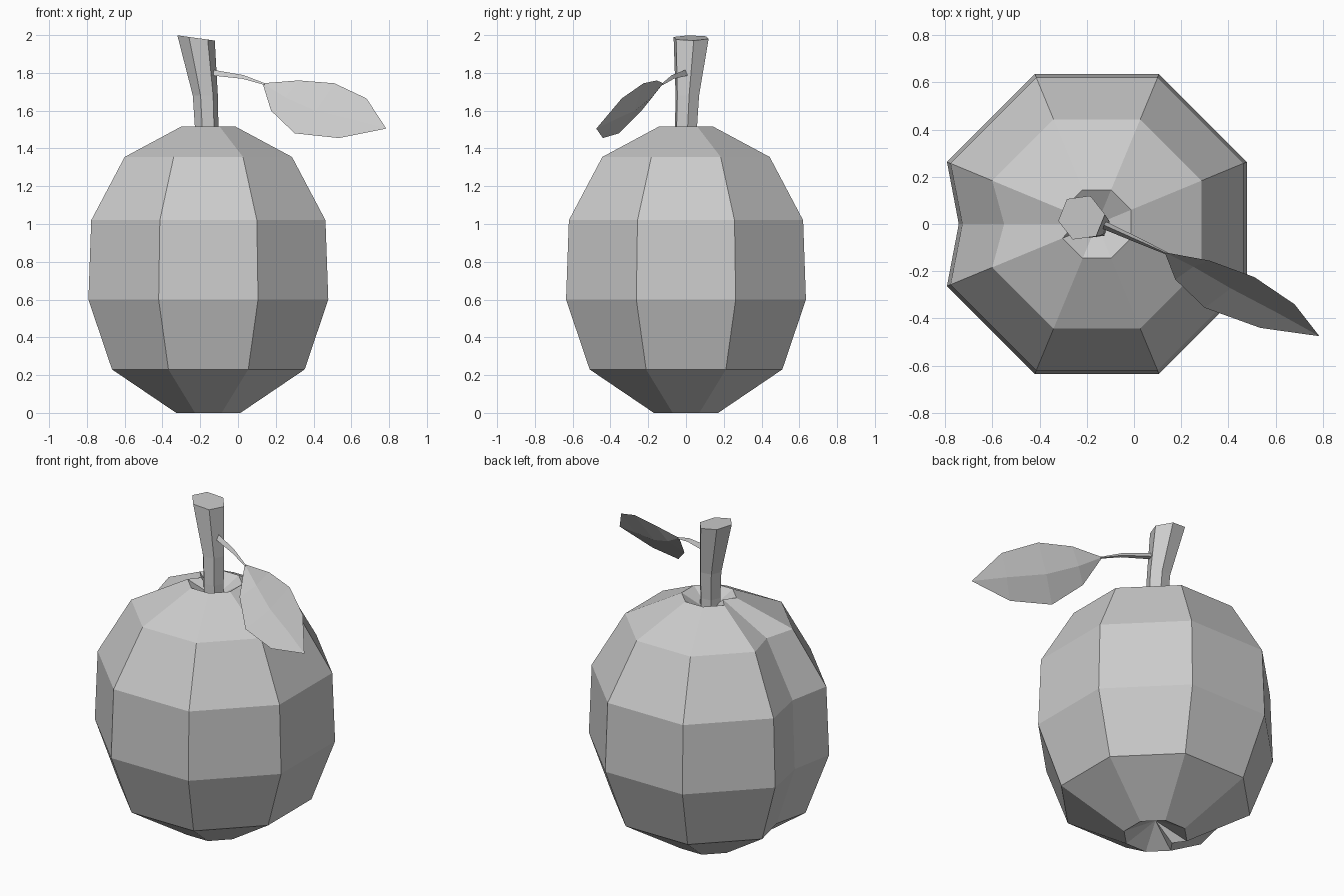
import bpy, bmesh, math
from mathutils import Vector

if "Cube" in bpy.data.objects:
    bpy.data.objects.remove(bpy.data.objects["Cube"])


def make_object(name, bm, fix=True):
    if fix:
        bmesh.ops.recalc_face_normals(bm, faces=bm.faces)
    me = bpy.data.meshes.new(name)
    bm.to_mesh(me)
    bm.free()
    ob = bpy.data.objects.new(name, me)
    bpy.context.collection.objects.link(ob)
    return ob


def skin(bm, rings):
    for a, b in zip(rings, rings[1:]):
        n = len(a)
        for i in range(n):
            j = (i + 1) % n
            bm.faces.new((a[i], a[j], b[j], b[i]))


def fan(bm, ring, point):
    c = bm.verts.new(point)
    for i in range(len(ring)):
        bm.faces.new((ring[i], ring[(i + 1) % len(ring)], c))


# Fruit: eight-sided rings, with an extra inset point at -x for the groove
CX = -0.157
profile = [(0.17, 0.0), (0.51, 0.23), (0.635, 0.6), (0.62, 1.02), (0.443, 1.355), (0.145, 1.515)]
bm = bmesh.new()
rings = []
for apothem, z in profile:
    r = apothem / math.cos(math.pi / 8)
    pts = []
    for k in range(8):
        a = math.pi / 8 + k * math.pi / 4
        pts.append((CX + r * math.cos(a), r * math.sin(a), z))
    pts.insert(4, (CX - apothem + 0.05, 0, z))
    rings.append([bm.verts.new(p) for p in pts])
skin(bm, rings)
fan(bm, rings[0], (CX, 0, 0.1))
fan(bm, rings[-1], (CX, 0, 1.42))
make_object("fruit", bm)

# Stem: six-sided, leaning and flaring toward a tilted cut end
bm = bmesh.new()
rings = []
for x, y, z, r, tilt in [(-0.165, 0, 1.40, 0.063, 0), (-0.166, 0, 1.515, 0.063, 0),
                         (-0.173, 0.007, 1.68, 0.067, 0), (-0.222, 0.027, 1.985, 0.1, 0.14)]:
    ring = []
    for k in range(6):
        a = math.radians(8) + k * math.pi / 3
        dx = r * math.cos(a)
        ring.append(bm.verts.new((x + dx, y + r * math.sin(a), z - dx * tilt)))
    rings.append(ring)
skin(bm, rings)
bm.faces.new(rings[0])
bm.faces.new(rings[-1])
make_object("stem", bm)

# Leaf stalk: thin tapering three-sided rod
bm = bmesh.new()
rings = []
side = Vector((0.42, 0.9, 0)).normalized()
for p, r in [((-0.16, 0.01, 1.80), 0.021), ((0.03, -0.075, 1.775), 0.013), ((0.14, -0.125, 1.74), 0.006)]:
    rings.append([bm.verts.new(Vector(p) + side * r * math.cos(a) + Vector((0, 0, r * math.sin(a))))
                  for a in (math.pi / 2, math.pi * 7 / 6, math.pi * 11 / 6)])
skin(bm, rings)
bm.faces.new(rings[0])
bm.faces.new(rings[-1])
make_object("leaf_stalk", bm)

# Leaf blade: two edges folded gently along a midrib
base, tip = Vector((0.13, -0.12, 1.745)), Vector((0.785, -0.475, 1.505))
upper = [(0.32, -0.155, 1.76), (0.51, -0.225, 1.745), (0.68, -0.34, 1.665)]
lower = [(0.175, -0.235, 1.60), (0.30, -0.355, 1.48), (0.535, -0.44, 1.455)]
normal = Vector((-0.22, -0.79, 0.57))
bm = bmesh.new()
b, t = bm.verts.new(base), bm.verts.new(tip)
up = [bm.verts.new(p) for p in upper]
lo = [bm.verts.new(p) for p in lower]
mid = [bm.verts.new((Vector(u) + Vector(l)) / 2 - normal * d)
       for u, l, d in zip(upper, lower, (0.018, 0.022, 0.015))]
bm.faces.new((b, mid[0], up[0]))
bm.faces.new((b, lo[0], mid[0]))
for i in range(2):
    bm.faces.new((mid[i], mid[i + 1], up[i + 1], up[i]))
    bm.faces.new((lo[i], lo[i + 1], mid[i + 1], mid[i]))
bm.faces.new((mid[2], t, up[2]))
bm.faces.new((lo[2], t, mid[2]))
make_object("leaf", bm, fix=False)
